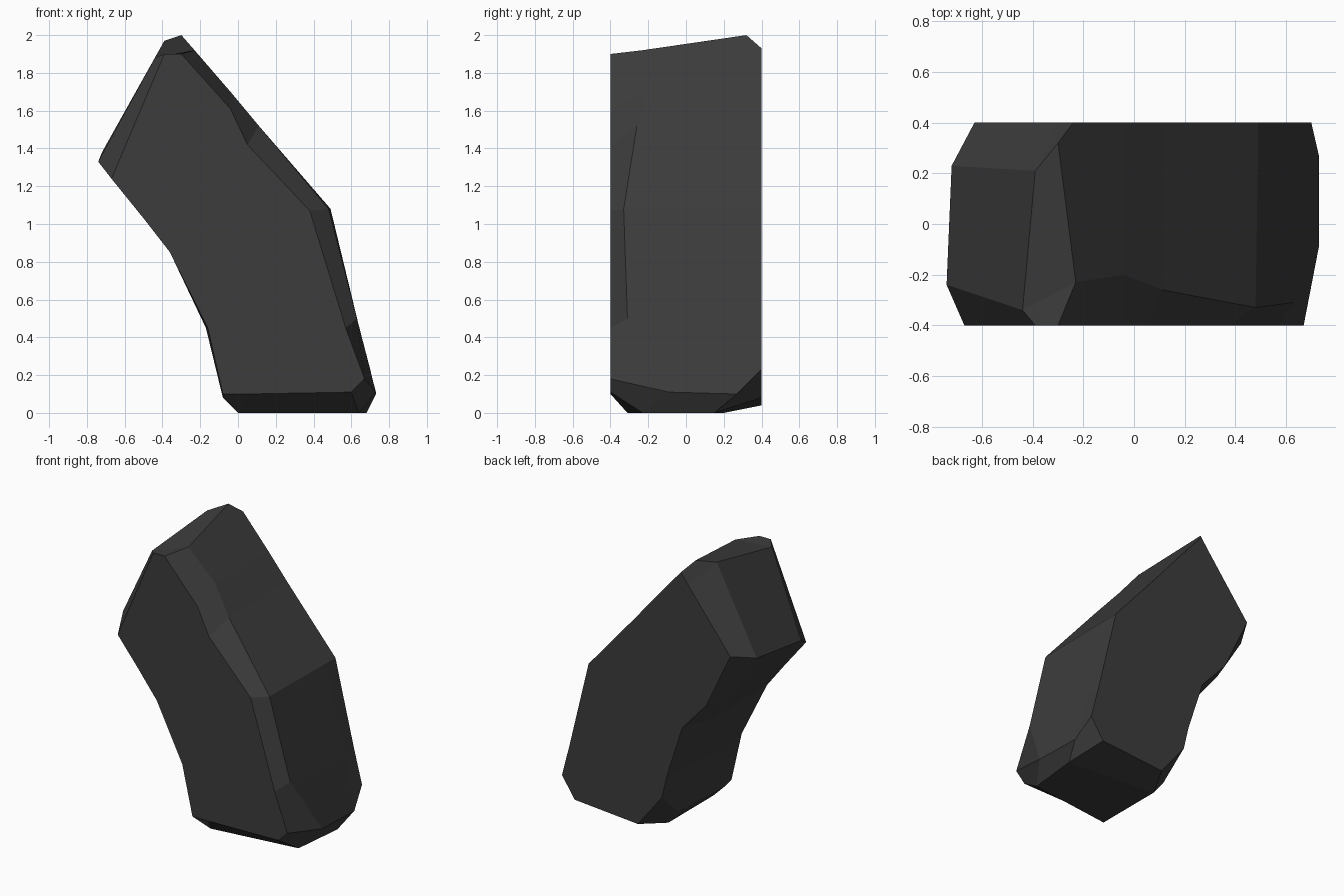
import bpy
import bmesh

# Remove the default object if the scene has it
default_object = bpy.data.objects.get("Cube")
if default_object:
    bpy.data.objects.remove(default_object, do_unlink=True)


def make_material(name, color, roughness):
    """Flat single-colour material for viewport and render."""
    material = bpy.data.materials.new(name)
    material.use_nodes = True
    material.diffuse_color = color
    shader = next(node for node in material.node_tree.nodes
                  if node.type == "BSDF_PRINCIPLED")
    shader.inputs["Base Color"].default_value = color
    shader.inputs["Roughness"].default_value = roughness
    return material


def flat_ring(outline, depth):
    """Place an x, z outline on a plane of constant depth."""
    return [(x, depth, z) for x, z in outline]


def loft(name, rings, material):
    """Bridge matching closed rings and cap both ends."""
    bm = bmesh.new()
    loops = [[bm.verts.new(point) for point in ring] for ring in rings]
    for near, far in zip(loops, loops[1:]):
        count = len(near)
        for i in range(count):
            j = (i + 1) % count
            bm.faces.new((near[i], near[j], far[j], far[i]))
    caps = [bm.faces.new(loops[0]), bm.faces.new(loops[-1])]
    bmesh.ops.triangulate(bm, faces=caps)
    bmesh.ops.recalc_face_normals(bm, faces=bm.faces)
    mesh = bpy.data.meshes.new(name)
    bm.to_mesh(mesh)
    bm.free()
    mesh.materials.append(material)
    for polygon in mesh.polygons:
        polygon.use_smooth = False
    block = bpy.data.objects.new(name, mesh)
    bpy.context.collection.objects.link(block)
    return block


# Front face outline: base, outer bend, top end, inner bend
front_outline = [
    (.05, .1), (.6, .11), (.67, .18), (.57, .45), (.38, 1.07),
    (.05, 1.42), (-.04, 1.61), (-.3, 1.9), (-.39, 1.9), (-.67, 1.24),
    (-.5, 1.03), (-.36, .85), (-.16, .45), (-.08, .1),
]

# Widest ring behind the chipped front edge
front_shoulder = [
    (0, -.31, 0), (.64, -.23, 0), (.73, -.09, .11), (.63, -.31, .5),
    (.48, -.33, 1.08), (.11, -.26, 1.52), (-.04, -.2, 1.7),
    (-.23, -.23, 1.92), (-.44, -.34, 1.88), (-.74, -.24, 1.33),
    (-.5, -.3, 1.03), (-.36, -.3, .85), (-.17, -.3, .45), (-.08, -.32, .08),
]

# Widest ring before the chipped back edge
back_shoulder = [
    (0, .2, 0), (.68, .15, 0), (.73, .27, .1), (.64, .3, .46),
    (.49, .3, 1.08), (.11, .3, 1.52), (-.04, .3, 1.7),
    (-.3, .32, 2), (-.39, .21, 1.97), (-.72, .23, 1.38),
    (-.53, .22, 1.07), (-.36, .2, .85), (-.17, .25, .45), (-.08, .2, .1),
]

# Back face outline
back_outline = [
    (.1, .04), (.6, .08), (.7, .23), (.64, .46), (.49, 1.08),
    (.11, 1.52), (-.04, 1.7), (-.24, 1.93), (-.3, 1.85), (-.63, 1.43),
    (-.44, 1.03), (-.25, .82), (-.13, .45), (-.09, .28),
]

# Bent stone block
half_depth = .4
dark_stone = make_material("dark_stone", (.045, .045, .045, 1), .9)
loft("bent_stone_block", [
    flat_ring(front_outline, -half_depth),
    front_shoulder,
    back_shoulder,
    flat_ring(back_outline, half_depth),
], dark_stone)
